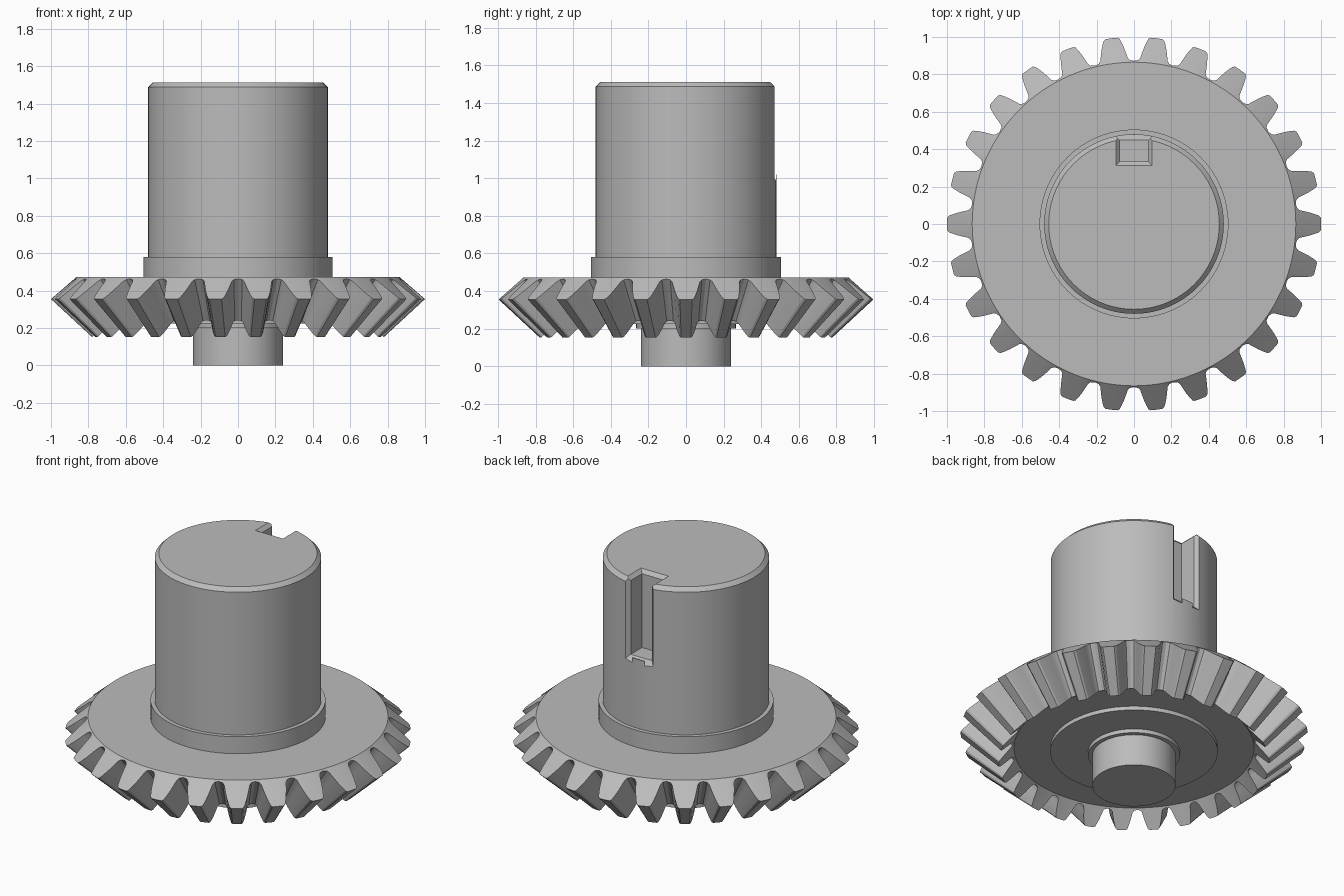
import bpy, bmesh, math

cube = bpy.data.objects.get("Cube")
if cube:
    bpy.data.objects.remove(cube, do_unlink=True)

steel = bpy.data.materials.new("grey_steel")
steel.use_nodes = True
grey = (0.5, 0.5, 0.5, 1)
steel.diffuse_color = grey
steel.node_tree.nodes["Principled BSDF"].inputs["Base Color"].default_value = grey


def make_object(name, bm):
    bmesh.ops.recalc_face_normals(bm, faces=bm.faces)
    mesh = bpy.data.meshes.new(name)
    bm.to_mesh(mesh)
    bm.free()
    mesh.materials.append(steel)
    obj = bpy.data.objects.new(name, mesh)
    bpy.context.collection.objects.link(obj)
    return obj


def loft(name, rings):
    """Join closed rings of equal length and cap both ends."""
    bm = bmesh.new()
    loops = [[bm.verts.new(p) for p in ring] for ring in rings]
    n = len(loops[0])
    for a, b in zip(loops, loops[1:]):
        for i in range(n):
            j = (i + 1) % n
            bm.faces.new((a[i], a[j], b[j], b[i]))
    bm.faces.new(loops[0][::-1])
    bm.faces.new(loops[-1])
    return make_object(name, bm)


def polar(r, angle, z):
    return (r * math.cos(angle), r * math.sin(angle), z)


def lathe(name, profile, sides=96):
    return loft(name, [[polar(r, math.tau * i / sides, z) for i in range(sides)]
                       for r, z in profile])


def smooth(obj):
    bpy.ops.object.select_all(action="DESELECT")
    obj.select_set(True)
    bpy.context.view_layer.objects.active = obj
    bpy.ops.object.shade_smooth_by_angle(angle=math.radians(25))


# Bevel gear: half tooth as (share of half pitch, share of tooth height)
TEETH = 26
half = [(0, 1), (0.27, 1), (0.36, 0.94), (0.44, 0.78), (0.53, 0.57),
        (0.62, 0.32), (0.69, 0.13), (0.79, 0.04), (1, 0)]
tooth = [(-a, h) for a, h in half[:0:-1]] + half[:-1]
outline = [(math.tau / TEETH * (k + a / 2), h) for k in range(TEETH) for a, h in tooth]


def tooth_ring(root, tip):
    return [polar(root[0] + (tip[0] - root[0]) * h, a, root[1] + (tip[1] - root[1]) * h)
            for a, h in outline]


gear = loft("bevel_gear", [
    [polar(0.865, a, 0.472) for a, h in outline],
    tooth_ring((0.872, 0.464), (1.0, 0.355)),
    tooth_ring((0.70, 0.242), (0.78, 0.152)),
    [polar(0.692, a, 0.25) for a, h in outline]])

# Collar and upper shaft with a chamfered end
collar = lathe("collar", [(0.505, 0.46), (0.505, 0.58)])
shaft = lathe("upper_shaft", [(0.48, 0.5), (0.48, 1.488), (0.456, 1.512)])

# Stepped bosses and pilot below the gear
bosses = [lathe("lower_boss", [(0.483, 0.27), (0.483, 0.225)]),
          lathe("pilot_shoulder", [(0.265, 0.26), (0.265, 0.2)]),
          lathe("pilot_shaft", [(0.24, 0.25), (0.24, 0)])]


# Keyway with flared edges at the top and the outer face
def rect_z(w, y, z):
    return [(-w, y, z), (w, y, z), (w, 0.7, z), (-w, 0.7, z)]


def rect_y(w, y, z):
    return [(-w, y, z), (w, y, z), (w, y, 1.7), (-w, y, 1.7)]


cutters = [
    loft("keyway_cutter", [rect_z(0.075, 0.335, 1.02), rect_z(0.075, 0.335, 1.7)]),
    loft("keyway_top_flare", [rect_z(0.075, 0.335, 1.49), rect_z(0.105, 0.305, 1.52)]),
    loft("keyway_side_flare", [rect_y(0.075, 0.448, 1.02), rect_y(0.105, 0.478, 0.99)])]
bpy.context.view_layer.objects.active = shaft
for cutter in cutters:
    cutter.hide_render = True
    mod = shaft.modifiers.new("keyway", "BOOLEAN")
    mod.operation = "DIFFERENCE"
    mod.solver = "EXACT"
    mod.object = cutter
    bpy.ops.object.modifier_apply(modifier=mod.name)
    bpy.data.objects.remove(cutter, do_unlink=True)

for obj in [gear, collar, shaft] + bosses:
    smooth(obj)
